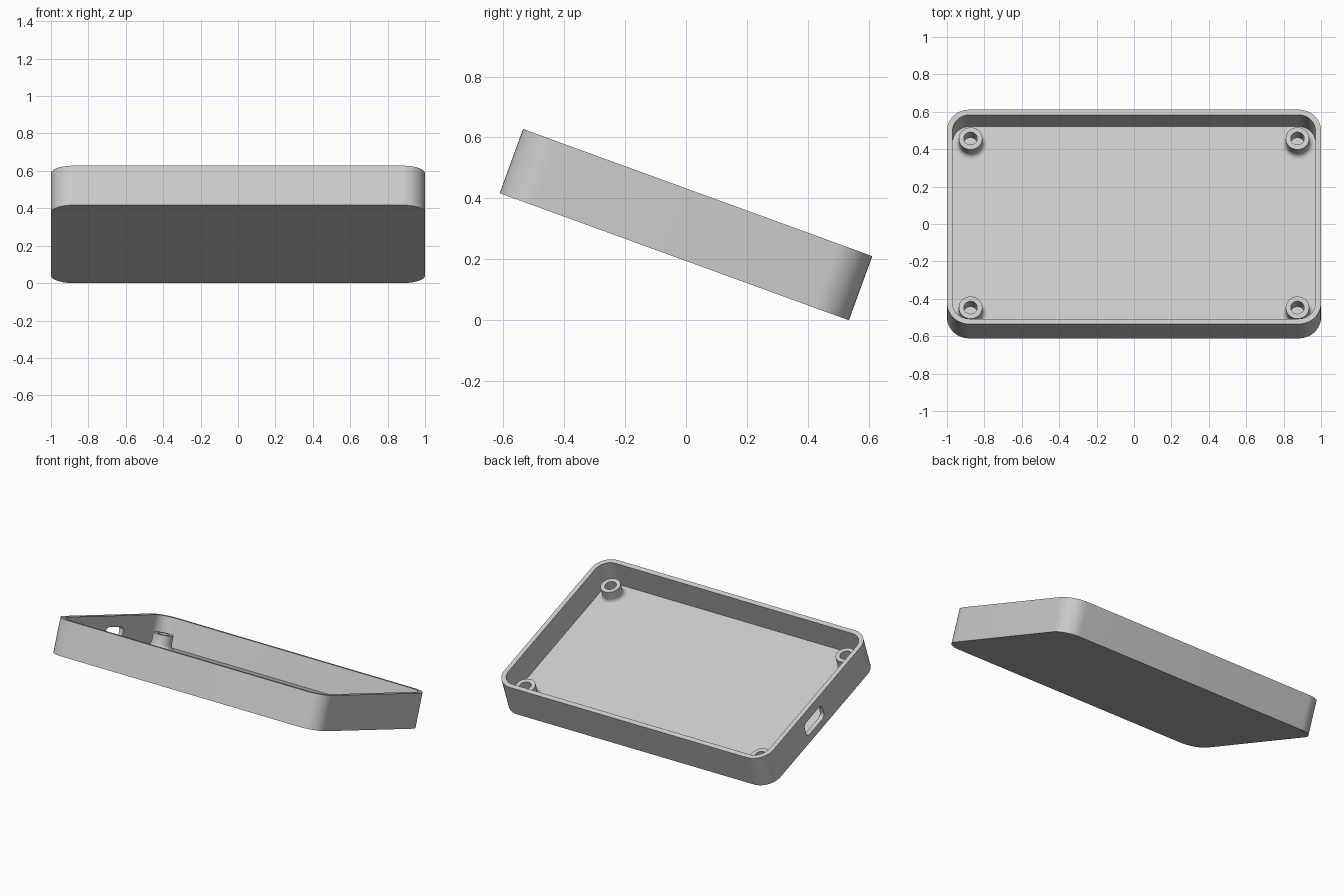
import bpy, bmesh
from math import sin, cos, pi, radians
from mathutils import Matrix

if "Cube" in bpy.data.objects:
    bpy.data.objects.remove(bpy.data.objects["Cube"])

WIDTH, DEPTH, HEIGHT = 2.0, 1.22, 0.224
WALL, FLOOR, CORNER = 0.03, 0.042, 0.12
TILT = radians(20)

# The whole tray leans back and rests on its rear lower edge
rest = (DEPTH * sin(TILT) + HEIGHT * cos(TILT)) / 2
PLACE = (Matrix.Translation((0, 0, rest)) @ Matrix.Rotation(-TILT, 4, 'X')
         @ Matrix.Translation((0, 0, -HEIGHT / 2)))

grey = bpy.data.materials.new("light_grey")
grey.use_nodes = True
grey.diffuse_color = (0.6, 0.6, 0.6, 1)
grey.node_tree.nodes["Principled BSDF"].inputs["Base Color"].default_value = grey.diffuse_color


def rounded_rect(w, d, r, steps=12):
    """Counter-clockwise outline of a rounded rectangle."""
    points = []
    for quarter, (sx, sy) in enumerate([(1, 1), (-1, 1), (-1, -1), (1, -1)]):
        for i in range(steps + 1):
            a = (quarter + i / steps) * pi / 2
            points.append((sx * (w / 2 - r) + r * cos(a), sy * (d / 2 - r) + r * sin(a)))
    return points


def circle(r, steps=40):
    return [(r * cos(2 * pi * i / steps), r * sin(2 * pi * i / steps)) for i in range(steps)]


def loft(name, sections, matrix):
    """Skin a stack of (outline, height) sections and cap both ends."""
    bm = bmesh.new()
    rings = [[bm.verts.new((x, y, z)) for x, y in outline] for outline, z in sections]
    n = len(rings[0])
    for low, high in zip(rings, rings[1:]):
        for i in range(n):
            j = (i + 1) % n
            bm.faces.new((low[i], low[j], high[j], high[i]))
    bm.faces.new(rings[0][::-1])
    bm.faces.new(rings[-1])
    bmesh.ops.recalc_face_normals(bm, faces=bm.faces)
    mesh = bpy.data.meshes.new(name)
    bm.to_mesh(mesh)
    bm.free()
    mesh.materials.append(grey)
    obj = bpy.data.objects.new(name, mesh)
    bpy.context.collection.objects.link(obj)
    obj.matrix_world = matrix
    return obj


def activate(obj):
    bpy.ops.object.select_all(action='DESELECT')
    obj.select_set(True)
    bpy.context.view_layer.objects.active = obj


# Open tray: outer wall, rim, inner wall and floor
outer = rounded_rect(WIDTH, DEPTH, CORNER)
inner = rounded_rect(WIDTH - 2 * WALL, DEPTH - 2 * WALL, CORNER - WALL)
tray = loft("tray_shell", [(outer, 0), (outer, HEIGHT), (inner, HEIGHT), (inner, FLOOR)], PLACE)

# Rounded port opening through the right side wall
slot = rounded_rect(0.1, 0.2, 0.03, 6)
cutter = loft("port_cutter", [(slot, -0.06), (slot, 0.06)],
              PLACE @ Matrix.Translation((-WIDTH / 2 + WALL / 2, 0.073, 0.103))
              @ Matrix.Rotation(pi / 2, 4, 'Y'))
cutter.hide_render = True
bpy.context.view_layer.update()
cut = tray.modifiers.new("port_opening", 'BOOLEAN')
cut.operation, cut.solver, cut.object = 'DIFFERENCE', 'EXACT', cutter
activate(tray)
bpy.ops.object.modifier_apply(modifier=cut.name)
bpy.data.objects.remove(cutter)

# Hollow screw posts with a filleted foot, one in each corner
POST_R, HOLE_R, POST_TOP, FILLET = 0.063, 0.036, 0.128, 0.028
foot = []
for i in range(7):
    a = i / 6 * pi / 2
    foot.append((circle(POST_R + FILLET * (1 - sin(a))), FLOOR + FILLET * (1 - cos(a))))
bore = [(circle(POST_R), POST_TOP), (circle(HOLE_R), POST_TOP), (circle(HOLE_R), FLOOR + 0.001)]
posts = []
for side, sx in (("right", -1), ("left", 1)):
    for end, sy in (("front", -1), ("back", 1)):
        posts.append(loft(f"screw_post_{end}_{side}", foot + bore,
                          PLACE @ Matrix.Translation((sx * 0.874, sy * 0.481, 0))))

# Smooth the curved walls while keeping the edges crisp
for obj in [tray] + posts:
    activate(obj)
    bpy.ops.object.shade_smooth_by_angle(angle=radians(30))
